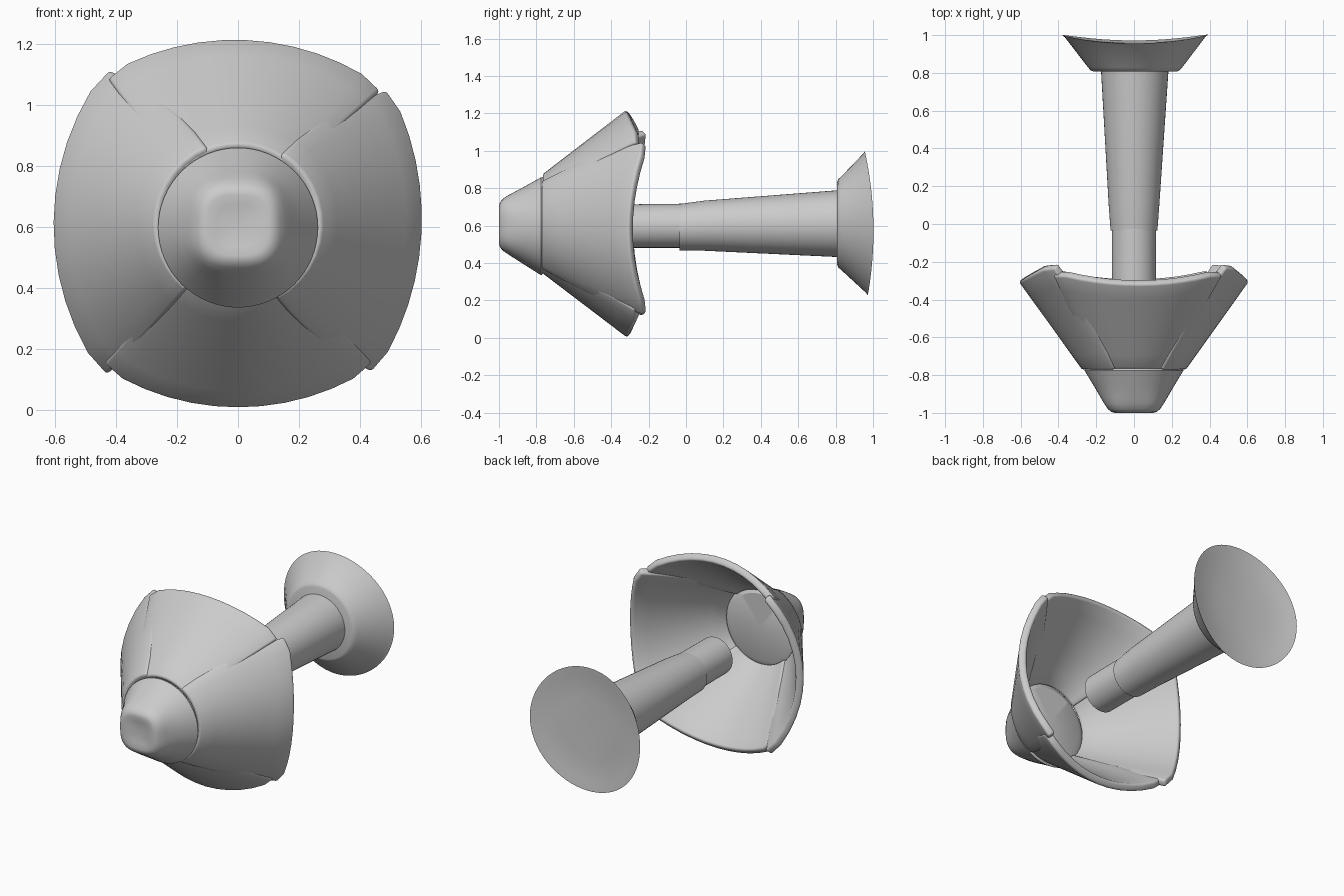
import bpy, bmesh, math

if "Cube" in bpy.data.objects:
    bpy.data.objects.remove(bpy.data.objects["Cube"])

CZ = 0.61  # height of the long axis


def finish(name, bm, mods=()):
    mesh = bpy.data.meshes.new(name)
    bm.to_mesh(mesh)
    bm.free()
    ob = bpy.data.objects.new(name, mesh)
    bpy.context.collection.objects.link(ob)
    for kind, props in mods:
        m = ob.modifiers.new(kind.title(), kind)
        for k, v in props.items():
            setattr(m, k, v)
    bpy.ops.object.select_all(action='DESELECT')
    bpy.context.view_layer.objects.active = ob
    ob.select_set(True)
    if mods:
        bpy.ops.object.convert(target='MESH')
    bpy.ops.object.shade_smooth_by_angle(angle=math.radians(32))
    return ob


def lathe(name, profile, seg=48, warp=None):
    """Rings of (y, radius, centre x, centre z, roundness exponent) along y."""
    bm = bmesh.new()
    rings = []
    for y, r, cx, cz, e in profile:
        ring = []
        for k in range(seg):
            a = 2 * math.pi * k / seg
            c, s = math.cos(a), math.sin(a)
            q = r / (abs(c) ** e + abs(s) ** e) ** (1 / e)
            x, z = cx + q * c, cz + q * s
            ring.append(bm.verts.new((x, warp(x, y, z) if warp else y, z)))
        rings.append(ring)
    for a, b in zip(rings, rings[1:]):
        for k in range(seg):
            n = (k + 1) % seg
            bm.faces.new((a[k], a[n], b[n], b[k]))
    bmesh.ops.remove_doubles(bm, verts=bm.verts, dist=1e-4)
    bmesh.ops.recalc_face_normals(bm, faces=bm.faces)
    return finish(name, bm)


def petal(name, centre, inner, outer, y0, y_mid, y_corner, r0, slope, cols=12, rows=6):
    """Curved cone panel; inner/outer are (start, end) angles in degrees."""
    bm = bmesh.new()
    grid = []
    for i in range(rows + 1):
        s = i / rows
        lo = inner[0] + (outer[0] - inner[0]) * s
        hi = inner[1] + (outer[1] - inner[1]) * s
        row = []
        for j in range(cols + 1):
            u = 2 * j / cols - 1
            rim = y_mid + (y_corner - y_mid) * u * u - 0.02 * abs(u) ** 24
            y = y0 + (rim - y0) * s
            r = r0 + slope * (y - y0)
            a = math.radians(centre + lo + (hi - lo) * j / cols)
            row.append(bm.verts.new((r * math.sin(a), y, CZ + r * math.cos(a))))
        grid.append(row)
    for a, b in zip(grid, grid[1:]):
        for j in range(cols):
            bm.faces.new((a[j], a[j + 1], b[j + 1], b[j]))
    finish(name, bm, [
        ('SOLIDIFY', {'thickness': 0.045, 'offset': -1}),
        ('BEVEL', {'width': 0.014, 'segments': 3, 'limit_method': 'ANGLE',
                   'angle_limit': math.radians(50)}),
    ])


# Blunt nose, squarish at the tip and round at the collar
lathe("nose", [
    (-0.99, 0, 0, 0.605, 3), (-0.992, 0.07, 0, 0.605, 3), (-1.0, 0.10, 0, 0.605, 3),
    (-0.995, 0.12, 0, 0.605, 3), (-0.98, 0.138, 0, 0.605, 3), (-0.95, 0.158, 0, 0.605, 2.7),
    (-0.92, 0.176, 0, 0.603, 2.4), (-0.86, 0.211, 0, 0.60, 2.1), (-0.775, 0.262, 0, 0.597, 2),
    (-0.765, 0.258, 0, 0.6, 2), (-0.74, 0.21, 0, 0.61, 2), (-0.74, 0, 0, 0.61, 2)], 64)

# Four flared petals, the side pair lapping over the upper and lower pair
petal("upper_petal", 0, (-46, 46), (-42, 47), -0.77, -0.32, -0.255, 0.262, 0.77)
petal("lower_petal", 180, (-46, 46), (-44, 44), -0.77, -0.315, -0.255, 0.262, 0.76)
petal("right_petal", 90, (-58, 63), (-42, 48), -0.775, -0.305, -0.215, 0.272, 0.715)
petal("left_petal", 270, (-52, 68), (-49, 50), -0.775, -0.305, -0.215, 0.272, 0.72)

# Stem: thin front plug and tapering shaft
lathe("front_stem", [(-0.30, 0, 0, 0.598, 2), (-0.30, 0.116, 0, 0.598, 2),
                     (0.02, 0.118, 0, 0.60, 2), (0.02, 0, 0, 0.60, 2)])
lathe("shaft", [(-0.035, 0, 0, 0.597, 2), (-0.035, 0.124, 0, 0.592, 2),
                (0.10, 0.134, 0, 0.6, 2), (0.82, 0.179, 0.004, 0.611, 2),
                (0.82, 0, 0.004, 0.611, 2)])


# Tail cup with a bent, slightly tilted back face
def bend(x, y, z):
    if y < 0.9:
        return y
    return y + 0.036 * (x / 0.38) ** 2 - 0.008 * (z - CZ) / 0.39


lathe("tail_cup", [(y, r, 0.006, 0.613, 2) for y, r in (
    (0.808, 0), (0.808, 0.222), (0.814, 0.236), (0.83, 0.25), (0.955, 0.372),
    (0.964, 0.385), (0.964, 0.38), (0.955, 0.335), (0.953, 0.2), (0.95, 0))],
    64, bend)
